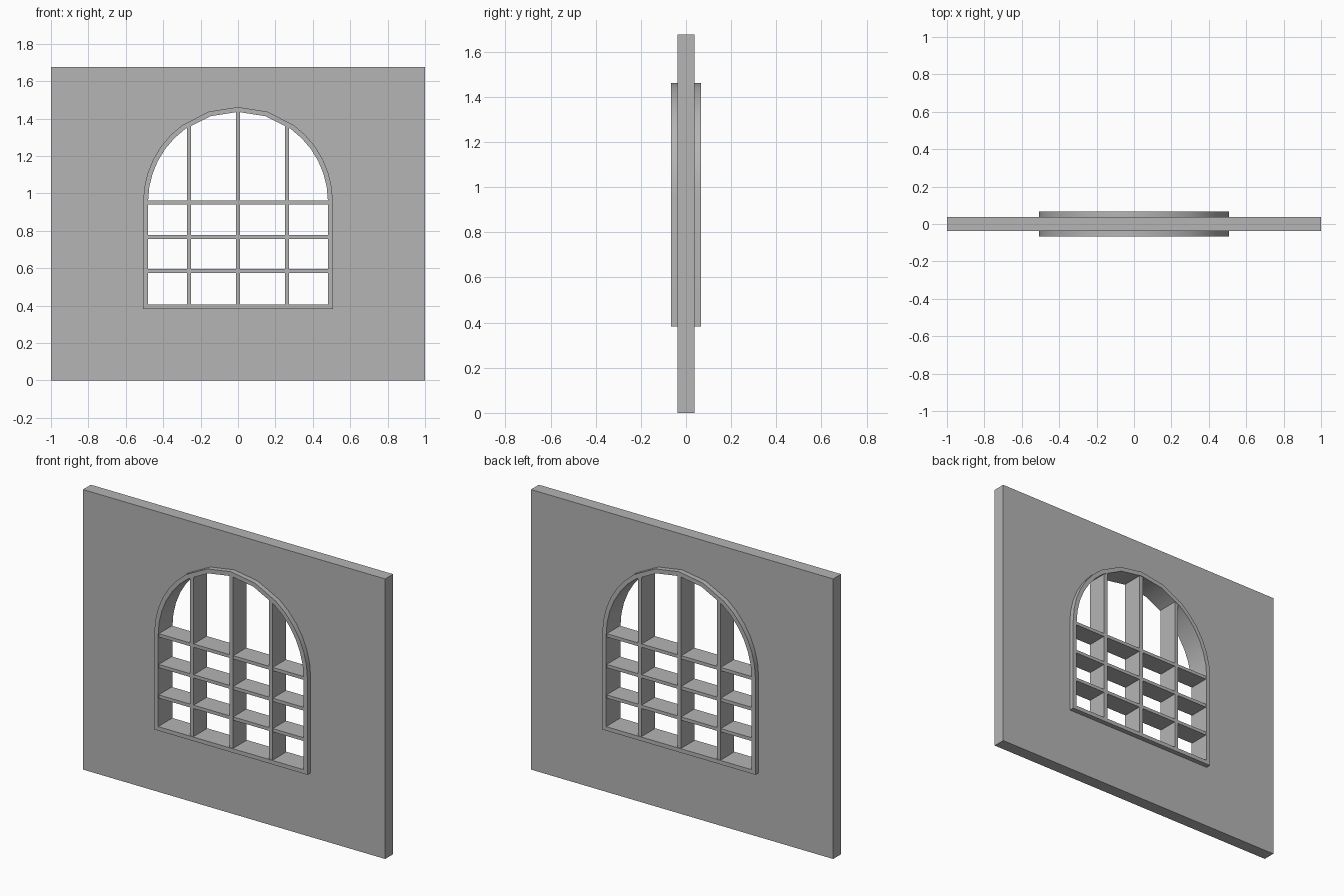
import bpy
import bmesh
from math import sin, cos, pi, sqrt, radians
from mathutils import Matrix

if "Cube" in bpy.data.objects:
    bpy.data.objects.remove(bpy.data.objects["Cube"])

SPRING = 0.955     # height where the arch begins
HALF = [0, 9, 18, 27, 36, 45, 54, 72]            # finer steps low on the arch
ANGLES = HALF + [90] + [180 - a for a in reversed(HALF)]

grey = bpy.data.materials.new("dark_grey")
grey.diffuse_color = (0.46, 0.46, 0.46, 1)
grey.use_nodes = True
grey.node_tree.nodes["Principled BSDF"].inputs["Base Color"].default_value = grey.diffuse_color


def arch(radius, sill):
    pts = [(-radius, sill), (radius, sill)]
    for a in ANGLES:
        pts.append((radius * cos(radians(a)), SPRING + radius * sin(radians(a))))
    return pts


def plate(name, outlines, depth):
    """Extrude nested x/z outlines into a plate centred on y = 0."""
    curve = bpy.data.curves.new(name + "_profile", 'CURVE')
    curve.dimensions = '2D'
    curve.fill_mode = 'BOTH'
    curve.extrude = depth / 2
    for pts in outlines:
        spline = curve.splines.new('POLY')
        spline.points.add(len(pts) - 1)
        for p, (x, z) in zip(spline.points, pts):
            p.co = (x, z, 0, 1)
        spline.use_cyclic_u = True
    temp = bpy.data.objects.new(name + "_temp", curve)
    mesh = bpy.data.meshes.new_from_object(temp)
    bpy.data.objects.remove(temp)
    mesh.transform(Matrix.Rotation(pi / 2, 4, 'X'))
    # Weld caps to sides and make normals consistent
    bm = bmesh.new()
    bm.from_mesh(mesh)
    bmesh.ops.remove_doubles(bm, verts=bm.verts, dist=0.0005)
    bmesh.ops.recalc_face_normals(bm, faces=bm.faces)
    bm.to_mesh(mesh)
    bm.free()
    mesh.name = name
    obj = bpy.data.objects.new(name, mesh)
    bpy.context.collection.objects.link(obj)
    bpy.ops.object.select_all(action='DESELECT')
    obj.select_set(True)
    bpy.context.view_layer.objects.active = obj
    bpy.ops.object.shade_smooth_by_angle(angle=radians(30))
    mesh.materials.clear()
    mesh.materials.append(grey)
    return obj


def bar(name, x0, x1, z0, z1, depth):
    bpy.ops.mesh.primitive_cube_add(size=1, location=((x0 + x1) / 2, 0, (z0 + z1) / 2))
    obj = bpy.context.object
    obj.name = name
    obj.scale = (x1 - x0, depth, z1 - z0)
    obj.data.materials.append(grey)
    return obj


# Wall with arched opening
outer = arch(0.507, 0.383)
inner = arch(0.481, 0.407)
plate("wall", [[(-1, 0), (1, 0), (1, 1.675), (-1, 1.675)], outer], 0.075)

# Arched window frame
plate("window_frame", [outer, inner], 0.135)

# Vertical bars, ending inside the arch
for x in (-0.262, 0, 0.262):
    top = SPRING + sqrt(0.49 ** 2 - x ** 2) - 0.005
    bar("vertical_bar", x - 0.012, x + 0.012, 0.395, top, 0.126)

# Horizontal bars
for z in (0.585, 0.767, 0.951):
    bar("horizontal_bar", -0.49, 0.49, z - 0.01, z + 0.01, 0.124)
